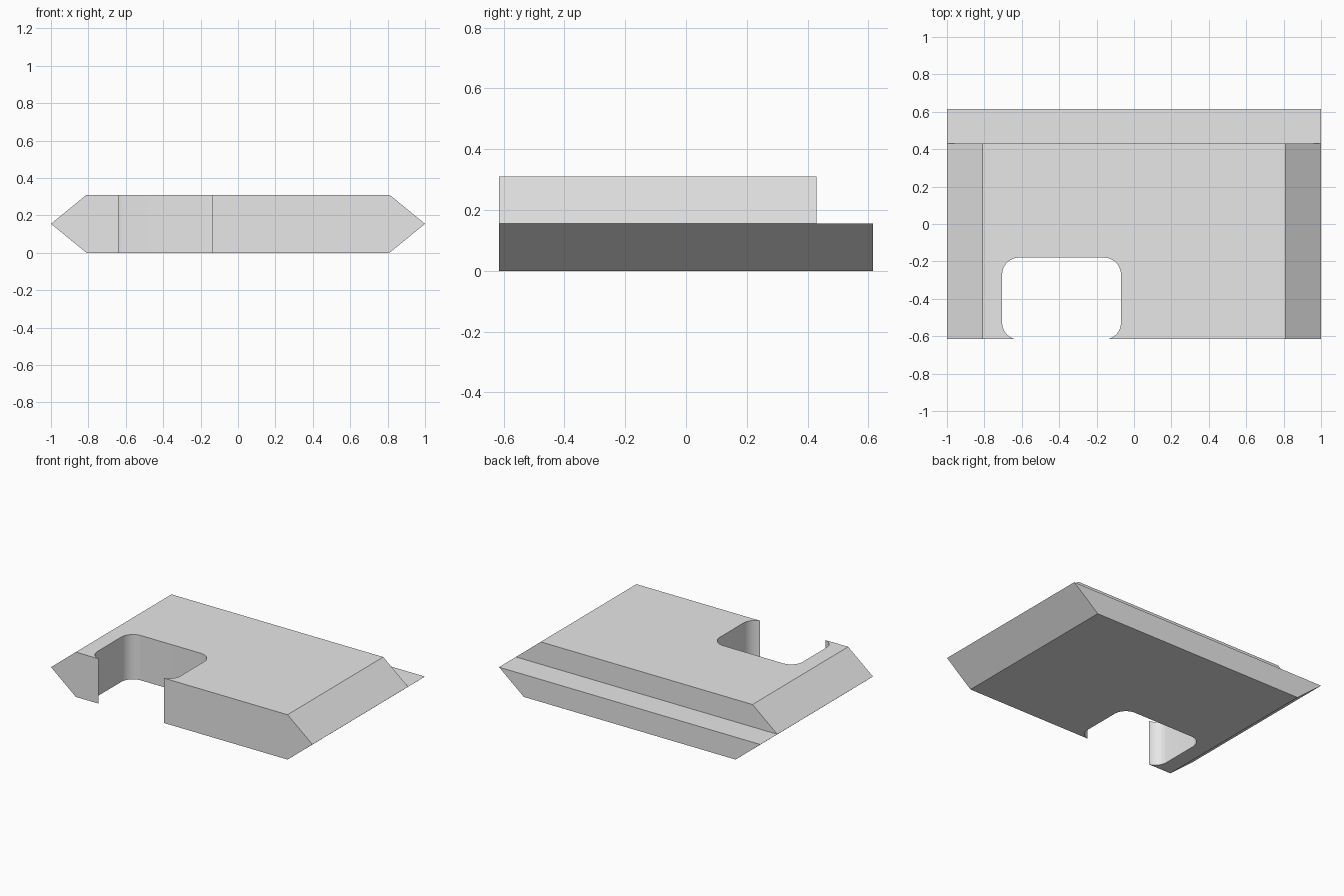
import bpy
import bmesh
from math import cos, sin, radians

cube = bpy.data.objects.get("Cube")
if cube:
    bpy.data.objects.remove(cube, do_unlink=True)

FRONT, STEP, BACK = -0.615, 0.43, 0.615
MID, TOP = 0.155, 0.31

grey = bpy.data.materials.new("light grey")
grey.use_nodes = True
grey.diffuse_color = (0.8, 0.8, 0.8, 1)
grey.node_tree.nodes["Principled BSDF"].inputs["Base Color"].default_value = (0.8, 0.8, 0.8, 1)


def make_object(name, bm):
    bmesh.ops.recalc_face_normals(bm, faces=bm.faces[:])
    mesh = bpy.data.meshes.new(name)
    bm.to_mesh(mesh)
    bm.free()
    mesh.materials.append(grey)
    obj = bpy.data.objects.new(name, mesh)
    bpy.context.collection.objects.link(obj)
    return obj


# Body: six-sided profile with pointed sides, its lower half continuing as a back ledge
lower = [(1, MID), (0.81, 0), (-0.81, 0), (-1, MID)]
upper = [(-0.81, TOP), (0.81, TOP)]
bm = bmesh.new()
front = [bm.verts.new((x, FRONT, z)) for x, z in lower + upper]
step = [bm.verts.new((x, STEP, z)) for x, z in lower + upper]
back = [bm.verts.new((x, BACK, z)) for x, z in lower]
bm.faces.new(front)
bm.faces.new([step[3], step[4], step[5], step[0]])
bm.faces.new(back)
for i in range(6):
    j = (i + 1) % 6
    bm.faces.new([front[i], front[j], step[j], step[i]])
for i in range(4):
    j = (i + 1) % 4
    bm.faces.new([step[i], step[j], back[j], back[i]])
# Merge the coplanar underside panels
bmesh.ops.dissolve_limit(bm, angle_limit=radians(1), verts=bm.verts[:], edges=bm.edges[:])
body = make_object("body", bm)

# Notch cutter: rounded rectangle that just breaks through the front
X0, X1, Y0, Y1, R = -0.705, -0.07, -0.618, -0.18, 0.09
corners = [(X1 - R, Y1 - R), (X0 + R, Y1 - R), (X0 + R, Y0 + R), (X1 - R, Y0 + R)]
bm = bmesh.new()
outline = []
for k, (cx, cy) in enumerate(corners):
    for s in range(13):
        a = radians(90 * k + 7.5 * s)
        outline.append((cx + R * cos(a), cy + R * sin(a)))
low = [bm.verts.new((x, y, -0.1)) for x, y in outline]
high = [bm.verts.new((x, y, TOP + 0.1)) for x, y in outline]
bm.faces.new(low)
bm.faces.new(high)
for i in range(len(low)):
    j = (i + 1) % len(low)
    bm.faces.new([low[i], low[j], high[j], high[i]])
cutter = make_object("notch_cutter", bm)
cutter.hide_render = True

# Cut the notch, then smooth only its rounded corners
mod = body.modifiers.new("notch", 'BOOLEAN')
mod.operation = 'DIFFERENCE'
mod.solver = 'EXACT'
mod.object = cutter
bpy.ops.object.select_all(action='DESELECT')
bpy.context.view_layer.objects.active = body
body.select_set(True)
bpy.ops.object.modifier_apply(modifier=mod.name)
bpy.data.objects.remove(cutter, do_unlink=True)
bpy.ops.object.shade_smooth_by_angle(angle=radians(25))
